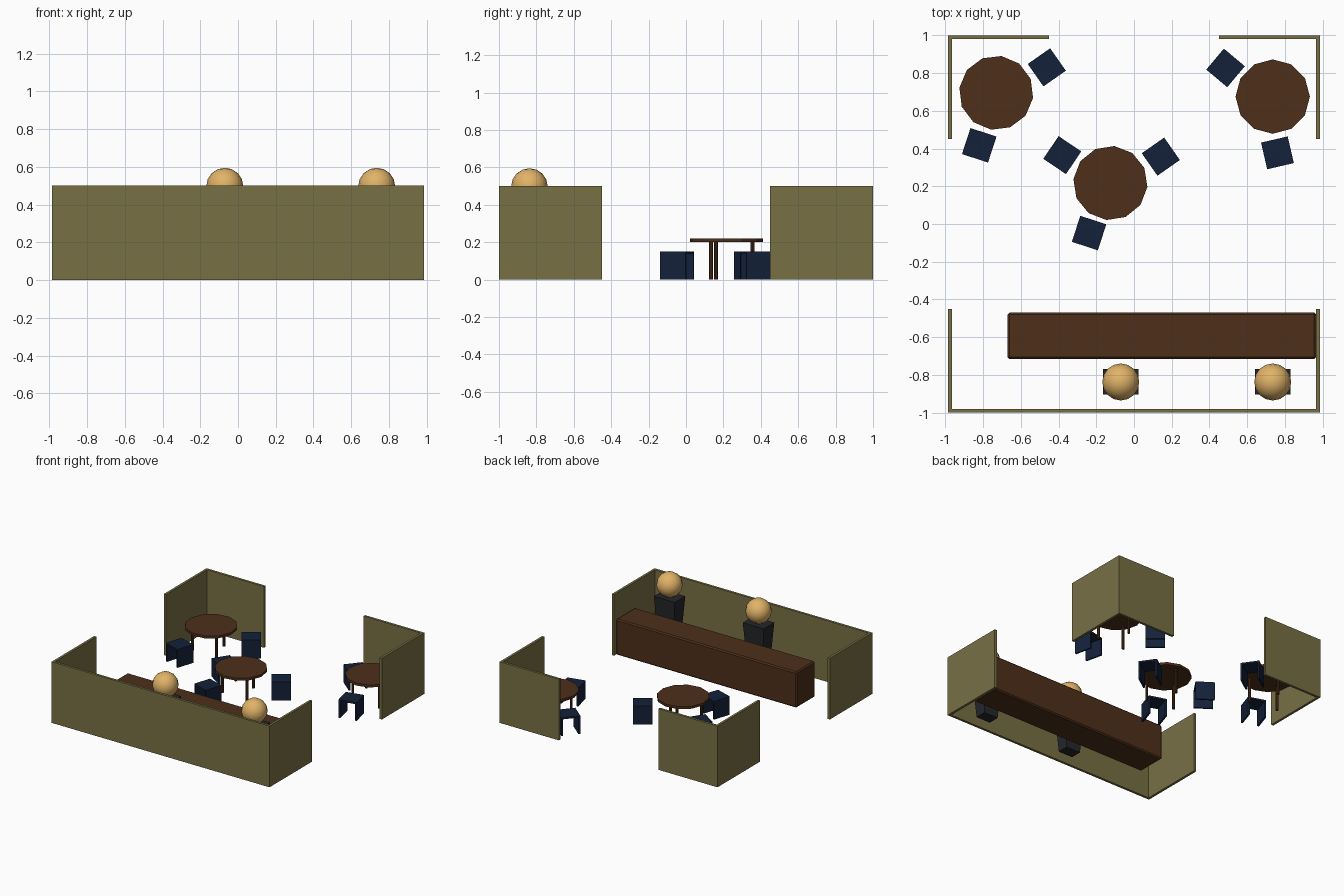
import bpy, bmesh
from math import radians, cos, sin
from mathutils import Matrix, Vector

if "Cube" in bpy.data.objects:
    bpy.data.objects.remove(bpy.data.objects["Cube"])


def material(name, rgb):
    m = bpy.data.materials.new(name)
    m.diffuse_color = (*rgb, 1)
    m.use_nodes = True
    m.node_tree.nodes["Principled BSDF"].inputs["Base Color"].default_value = m.diffuse_color
    return m


OLIVE = material("olive_panel", (0.19, 0.16, 0.06))
WOOD = material("dark_wood", (0.075, 0.028, 0.01))
NAVY = material("navy", (0.007, 0.015, 0.042))
BLACK = material("charcoal", (0.018, 0.019, 0.022))
TAN = material("tan", (0.75, 0.45, 0.14))


def finish(name, bm, mat):
    bmesh.ops.recalc_face_normals(bm, faces=bm.faces)
    mesh = bpy.data.meshes.new(name)
    bm.to_mesh(mesh)
    bm.free()
    mesh.materials.append(mat)
    ob = bpy.data.objects.new(name, mesh)
    bpy.context.collection.objects.link(ob)
    return ob


def prism(name, outline, z0, z1, mat):
    """Extrude an xy outline from z0 to z1."""
    bm = bmesh.new()
    face = bm.faces.new([bm.verts.new((x, y, z0)) for x, y in outline])
    top = bmesh.ops.extrude_face_region(bm, geom=[face])["geom"]
    bmesh.ops.translate(bm, vec=(0, 0, z1 - z0),
                        verts=[v for v in top if isinstance(v, bmesh.types.BMVert)])
    return finish(name, bm, mat)


def cylinder(name, x, y, z0, z1, r, sides, angle, mat):
    pts = [(x + r * cos(radians(angle + 360 * i / sides)),
            y + r * sin(radians(angle + 360 * i / sides))) for i in range(sides)]
    return prism(name, pts, z0, z1, mat)


# Partition walls: long U at the front, two L corners at the back
T = 0.02
X, E = 0.985, 0.45
prism("front_partition", [(-X, -1), (X, -1), (X, -E), (X - T, -E), (X - T, T - 1),
                          (T - X, T - 1), (T - X, -E), (-X, -E)], 0, 0.5, OLIVE)
for s, side in ((-1, "left"), (1, "right")):
    prism("back_partition_" + side,
          [(s * X, 1), (s * E, 1), (s * E, 1 - T), (s * (X - T), 1 - T),
           (s * (X - T), E), (s * X, E)], 0, 0.5, OLIVE)

# Service counter
counter = prism("counter", [(-0.67, -0.715), (0.965, -0.715), (0.965, -0.47), (-0.67, -0.47)],
                0, 0.293, WOOD)
bevel = counter.modifiers.new("bevel", "BEVEL")
bevel.width = 0.01
bevel.segments = 1


# Round tables on three legs
def table(name, x, y, angle):
    cylinder(name + "_top", x, y, 0.2, 0.22, 0.197, 12, angle, WOOD)
    for i in range(3):
        a = radians(angle + 120 * i)
        cylinder(f"{name}_leg_{i + 1}", x + 0.14 * cos(a), y + 0.14 * sin(a),
                 0, 0.2, 0.011, 8, angle, WOOD)


# Stool: inverted U profile, open toward and away from the table
def stool(name, x, y, angle):
    h, d, t, top = 0.0725, 0.0725, 0.014, 0.15
    profile = [(-h, 0), (-h, top), (h, top), (h, 0),
               (h - t, 0), (h - t, top - t), (t - h, top - t), (t - h, 0)]
    bm = bmesh.new()
    face = bm.faces.new([bm.verts.new((-d, u, z)) for u, z in profile])
    new = bmesh.ops.extrude_face_region(bm, geom=[face])["geom"]
    bmesh.ops.translate(bm, vec=(2 * d, 0, 0),
                        verts=[v for v in new if isinstance(v, bmesh.types.BMVert)])
    bm.transform(Matrix.Translation((x, y, 0)) @ Matrix.Rotation(radians(angle), 4, "Z"))
    finish(name, bm, NAVY)


table("left_table", -0.73, 0.695, 82)
table("right_table", 0.735, 0.675, 90)
table("middle_table", -0.125, 0.217, 84)
for i, seat in enumerate([(-0.462, 0.83, 35), (-0.82, 0.417, 252),
                          (0.485, 0.827, 140), (0.76, 0.377, 283),
                          (-0.38, 0.365, 146), (0.142, 0.357, 35), (-0.238, -0.048, 252)]):
    stool(f"stool_{i + 1}", *seat)

# Staff figures: tapered body and round head
for x, side in ((-0.07, "middle"), (0.735, "right")):
    bm = bmesh.new()
    bmesh.ops.create_cube(bm, size=1)
    for v in bm.verts:
        k = 1 if v.co.z > 0 else 0.68
        v.co = Vector((x + v.co.x * 0.19 * k, -0.837 + v.co.y * 0.135 * k, (v.co.z + 0.5) * 0.4))
    finish("staff_body_" + side, bm, BLACK)
    bm = bmesh.new()
    bmesh.ops.create_uvsphere(bm, u_segments=16, v_segments=8, radius=0.098,
                              matrix=Matrix.Translation((x, -0.837, 0.497)))
    for f in bm.faces:
        f.smooth = True
    finish("staff_head_" + side, bm, TAN)
